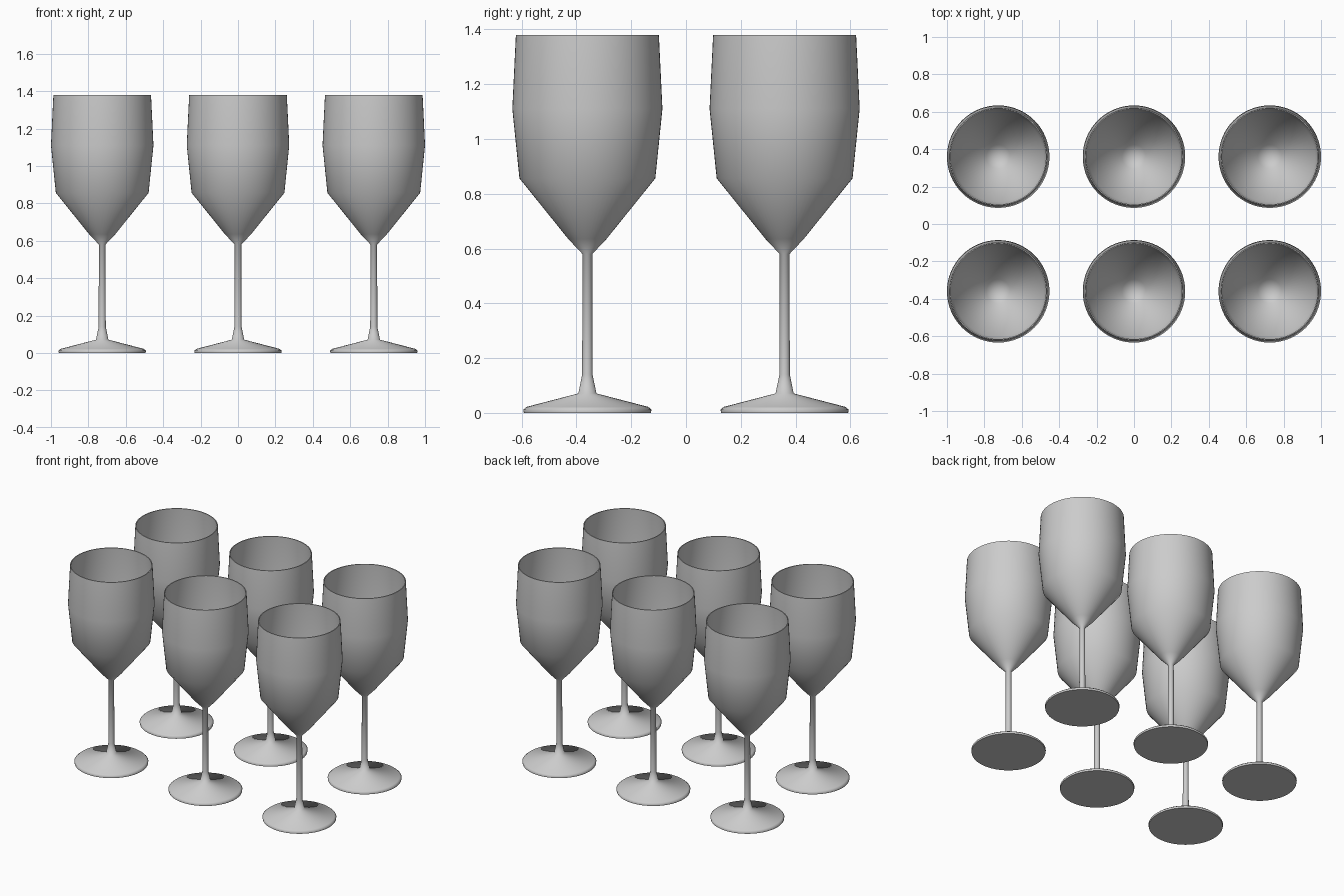
import bpy, bmesh, math

if "Cube" in bpy.data.objects:
    bpy.data.objects.remove(bpy.data.objects["Cube"])

SEGMENTS = 64

# Closed half-profile (radius, height): foot, stem, outer bowl, rim, inner bowl
PROFILE = [
    (0.0, 0.0), (0.232, 0.0), (0.234, 0.012), (0.222, 0.022),
    (0.033, 0.071), (0.019, 0.14), (0.018, 0.58),
    (0.07, 0.635), (0.248, 0.856), (0.274, 1.11), (0.261, 1.38),
    (0.255, 1.38), (0.268, 1.11), (0.242, 0.86), (0.064, 0.642), (0.0, 0.60),
]


def lathe(name, profile):
    """Revolve a profile that starts and ends on the z axis."""
    bm = bmesh.new()
    verts = [bm.verts.new((r, 0, z)) for r, z in profile]
    edges = [bm.edges.new(pair) for pair in zip(verts, verts[1:])]
    bmesh.ops.spin(bm, geom=verts + edges, cent=(0, 0, 0), axis=(0, 0, 1),
                   angle=math.tau, steps=SEGMENTS)
    bmesh.ops.remove_doubles(bm, verts=bm.verts[:], dist=1e-5)
    bmesh.ops.recalc_face_normals(bm, faces=bm.faces[:])
    for face in bm.faces:
        face.smooth = True
    mesh = bpy.data.meshes.new(name)
    bm.to_mesh(mesh)
    bm.free()
    mesh.set_sharp_from_angle(angle=math.radians(65))
    return mesh


# Six identical glasses in a 3 x 2 grid, sharing one mesh
glass = lathe("wine_glass", PROFILE)
for row, y in (("front", -0.36), ("back", 0.36)):
    for col, x in (("left", -0.726), ("middle", 0), ("right", 0.726)):
        obj = bpy.data.objects.new(f"wine_glass_{row}_{col}", glass)
        obj.location = (x, y, 0)
        bpy.context.collection.objects.link(obj)
